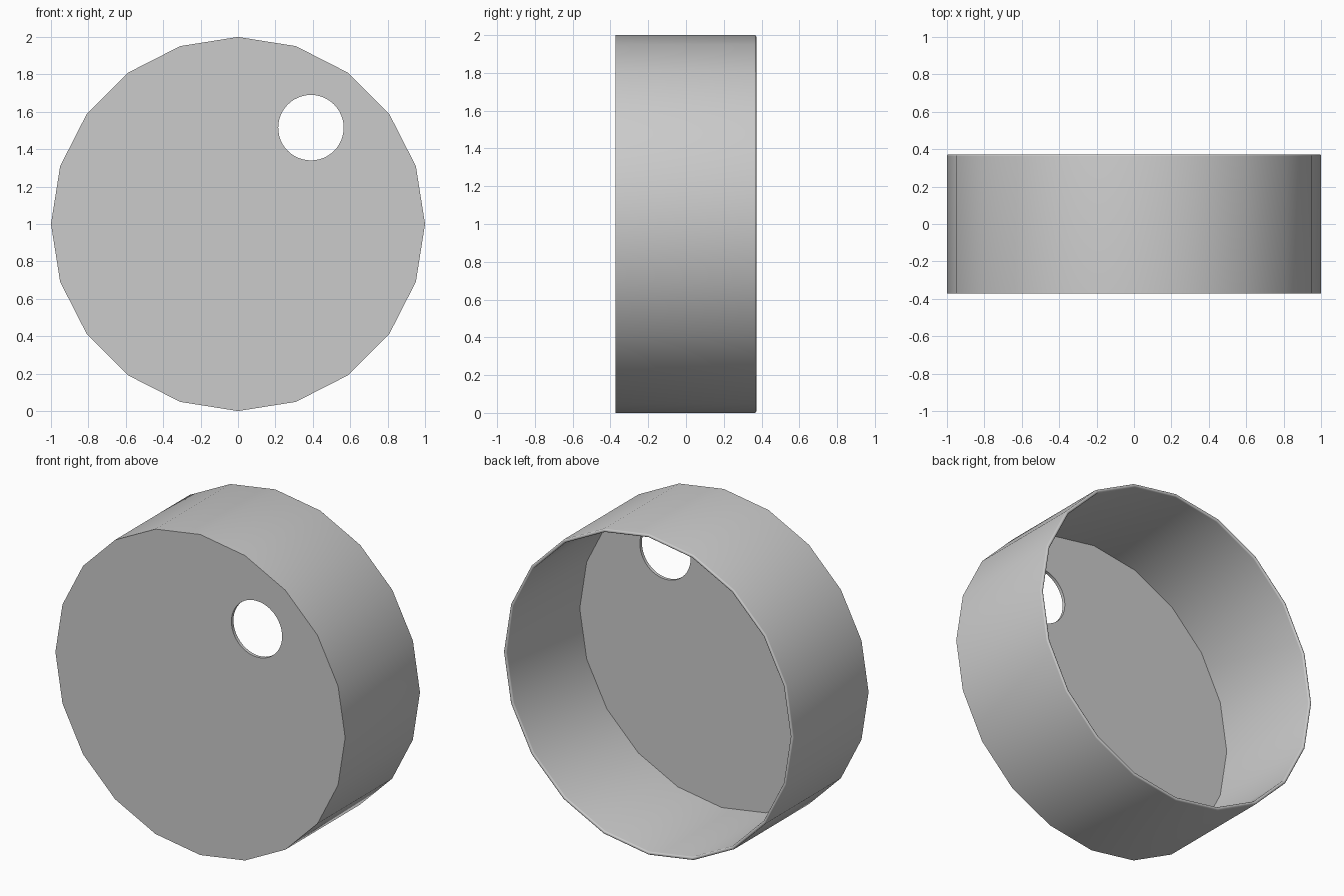
import bpy, bmesh, math
from mathutils import Matrix, Vector

cube = bpy.data.objects.get("Cube")
if cube:
    bpy.data.objects.remove(cube, do_unlink=True)

SIDES, R, HALF, WALL, BEVEL = 20, 1.0, 0.372, 0.02, 0.009
STEPS = 4

grey = bpy.data.materials.new("plain grey")
grey.use_nodes = True
colour = (0.6, 0.6, 0.6, 1)
grey.diffuse_color = colour
grey.node_tree.nodes["Principled BSDF"].inputs["Base Color"].default_value = colour


def make_object(name, bm):
    bmesh.ops.recalc_face_normals(bm, faces=bm.faces)
    mesh = bpy.data.meshes.new(name)
    bm.to_mesh(mesh)
    bm.free()
    mesh.materials.append(grey)
    obj = bpy.data.objects.new(name, mesh)
    bpy.context.collection.objects.link(obj)
    return obj


# Wall section from the front outer edge, over the rounded rim, to the inner floor
def rim_arc(radius, start):
    for i in range(STEPS + 1):
        a = start + i * math.pi / 2 / STEPS
        yield radius + BEVEL * math.cos(a), HALF - BEVEL + BEVEL * math.sin(a)


profile = [(R, -HALF)]
profile += rim_arc(R - BEVEL, 0)
profile += rim_arc(R - WALL + BEVEL, math.pi / 2)
profile += [(R - WALL, -HALF + WALL)]

# Round open cup with a flat front
bm = bmesh.new()
rings = []
for r, y in profile:
    rings.append([bm.verts.new((r * math.cos(a), y, 1 + r * math.sin(a)))
                  for a in (2 * math.pi * k / SIDES for k in range(SIDES))])
for a, b in zip(rings, rings[1:]):
    for k in range(SIDES):
        n = (k + 1) % SIDES
        bm.faces.new((a[k], a[n], b[n], b[k]))
bm.faces.new(rings[0])
bm.faces.new(rings[-1])
cup = make_object("round_cup", bm)

# Round hole through the front
bm = bmesh.new()
bmesh.ops.create_cone(
    bm, cap_ends=True, segments=48, radius1=0.175, radius2=0.175, depth=0.2,
    matrix=Matrix.Translation(Vector((0.39, -HALF, 1.515))) @ Matrix.Rotation(math.pi / 2, 4, "X"))
cutter = make_object("hole_cutter", bm)
cutter.hide_render = True

cut = cup.modifiers.new("hole", "BOOLEAN")
cut.operation = "DIFFERENCE"
cut.solver = "EXACT"
cut.object = cutter
bpy.context.view_layer.objects.active = cup
cup.select_set(True)
bpy.ops.object.modifier_apply(modifier=cut.name)
bpy.data.objects.remove(cutter, do_unlink=True)

bpy.ops.object.shade_smooth_by_angle(angle=math.radians(35))
